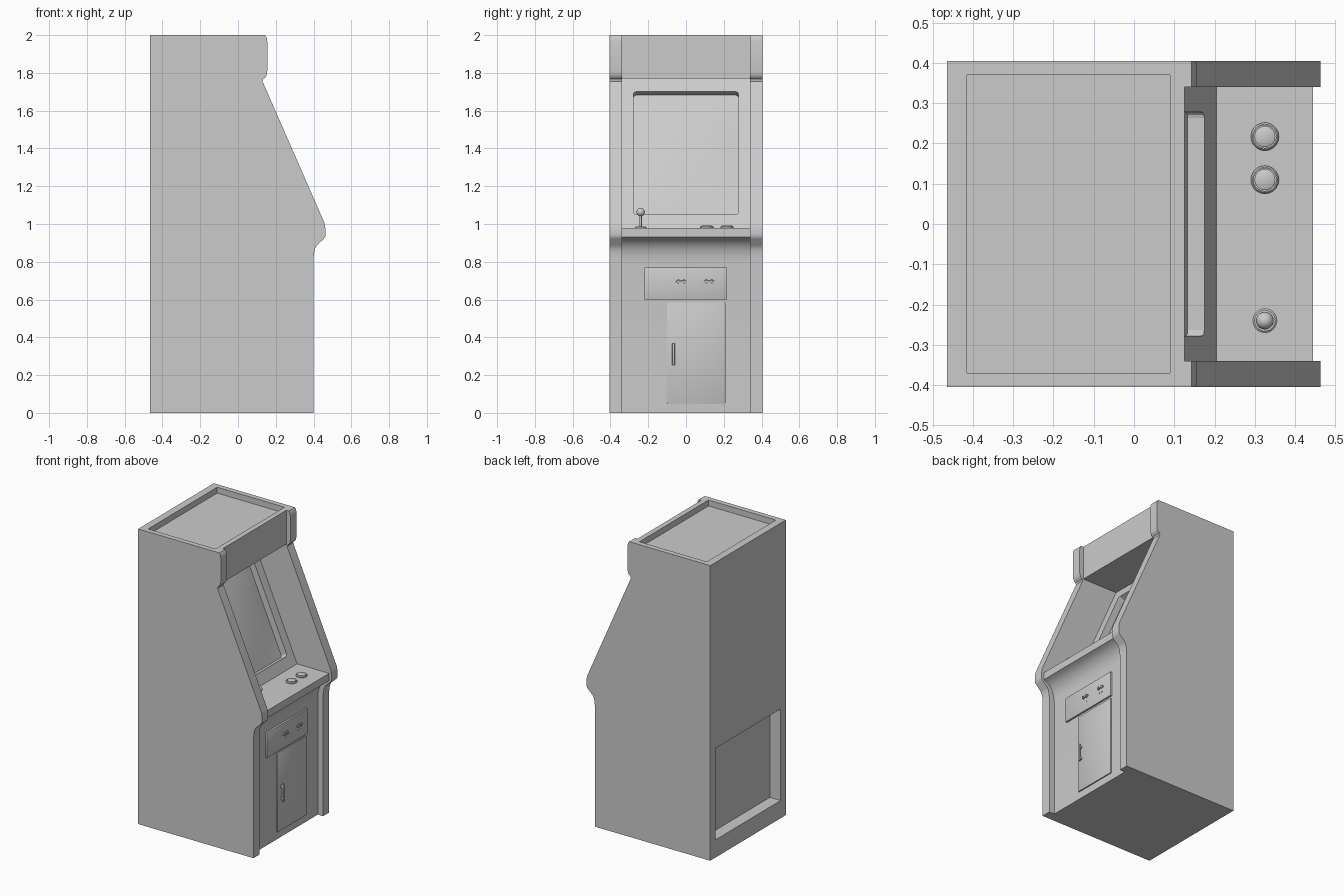
import bpy, bmesh, math
from mathutils import Matrix, Vector

if "Cube" in bpy.data.objects:
    bpy.data.objects.remove(bpy.data.objects["Cube"])


def finish(name, bm, smooth=True):
    bmesh.ops.recalc_face_normals(bm, faces=bm.faces)
    me = bpy.data.meshes.new(name)
    bm.to_mesh(me)
    bm.free()
    ob = bpy.data.objects.new(name, me)
    bpy.context.collection.objects.link(ob)
    if smooth:
        shade(ob)
    return ob


def shade(ob):
    bpy.ops.object.select_all(action='DESELECT')
    ob.select_set(True)
    bpy.context.view_layer.objects.active = ob
    bpy.ops.object.shade_smooth_by_angle(angle=math.radians(35))


def extrude(name, pts, y):
    """Side profile (x, z) extruded symmetrically across the width."""
    bm = bmesh.new()
    f = bm.faces.new([bm.verts.new((px, -y, pz)) for px, pz in pts])
    r = bmesh.ops.extrude_face_region(bm, geom=[f])
    bmesh.ops.translate(bm, vec=(0, 2 * y, 0),
                        verts=[v for v in r['geom'] if isinstance(v, bmesh.types.BMVert)])
    return finish(name, bm, False)


def box(name, lo, hi, bevel=0.0):
    lo, hi = Vector(lo), Vector(hi)
    bm = bmesh.new()
    bmesh.ops.create_cube(bm, size=1, matrix=Matrix.Translation((lo + hi) / 2)
                          @ Matrix.Diagonal((*(hi - lo), 1)))
    if bevel:
        bmesh.ops.bevel(bm, geom=bm.edges[:], offset=bevel, segments=2,
                        profile=0.5, affect='EDGES')
    return finish(name, bm)


def lathe(name, pts, x, y, z, n=20):
    """Revolve (radius, height) points around a vertical axis."""
    bm = bmesh.new()
    vs = [bm.verts.new((r, 0, h)) for r, h in pts]
    es = [bm.edges.new(p) for p in zip(vs, vs[1:])]
    bmesh.ops.spin(bm, geom=vs + es, axis=(0, 0, 1), cent=(0, 0, 0),
                   angle=2 * math.pi, steps=n, use_duplicate=False)
    bmesh.ops.remove_doubles(bm, verts=bm.verts, dist=1e-5)
    bmesh.ops.translate(bm, vec=(x, y, z), verts=bm.verts)
    return finish(name, bm)


def cut(target, cutter):
    m = target.modifiers.new("cut", 'BOOLEAN')
    m.operation, m.solver, m.object = 'DIFFERENCE', 'EXACT', cutter
    bpy.context.view_layer.objects.active = target
    bpy.ops.object.modifier_apply(modifier=m.name)
    bpy.data.objects.remove(cutter)


# Cabinet body: outer side-panel profile across the full width
side = [(-0.465, 0), (0.40, 0), (0.40, 0.82), (0.403, 0.85), (0.408, 0.87), (0.418, 0.888),
        (0.455, 0.922), (0.462, 0.934), (0.463, 0.95), (0.463, 0.975), (0.458, 1.005),
        (0.13, 1.755), (0.133, 1.767), (0.145, 1.775), (0.152, 1.79), (0.155, 1.81),
        (0.155, 1.965), (0.152, 1.985), (0.143, 2.0), (-0.465, 2.0)]
body = extrude("cabinet_body", side, 0.405)

# Channel between the side panels: front panel, control deck, bezel, marquee
channel = [(0.36, -0.1), (0.36, 0.80), (0.363, 0.83), (0.371, 0.86), (0.385, 0.888),
           (0.403, 0.908), (0.424, 0.922), (0.445, 0.93), (0.445, 0.98), (0.205, 0.98),
           (-0.14, 1.77), (0.125, 1.77), (0.125, 2.1), (0.7, 2.1), (0.7, -0.1)]
cut(body, extrude("channel_cutter", channel, 0.34))

# Roof recess and rear access recess
cut(body, box("roof_cutter", (-0.415, -0.37, 1.96), (0.09, 0.37, 2.1)))
cut(body, box("rear_cutter", (-0.6, -0.35, 0.12), (-0.385, 0.35, 0.74)))

# Sloped frame of the screen: local x = width, y = up the slope, z = outward
th = math.atan2(0.345, 0.79)
c, s = math.cos(th), math.sin(th)
frame = Matrix(((0, -s, c, 0.0325), (1, 0, 0, 0), (0, c, s, 1.375), (0, 0, 0, 1)))
half_w, half_h, depth = 0.278, 0.355, 0.045

# Screen opening with rounded corners
bm = bmesh.new()
bmesh.ops.create_cube(bm, size=1, matrix=Matrix.Diagonal((2 * half_w, 2 * half_h, 2 * depth, 1)))
corner = [e for e in bm.edges if abs(e.verts[0].co.z - e.verts[1].co.z) > 0.01]
bmesh.ops.bevel(bm, geom=corner, offset=0.015, segments=3, profile=0.5, affect='EDGES')
bm.transform(frame)
cut(body, finish("screen_cutter", bm, False))
shade(body)

# Bulged screen glass
bm = bmesh.new()
bmesh.ops.create_grid(bm, x_segments=16, y_segments=16, size=1)
for v in bm.verts:
    u, w = v.co.x, v.co.y
    v.co = (u * (half_w - 0.003), w * (half_h - 0.003),
            -depth + 0.001 + 0.02 * (1 - u * u) * (1 - w * w))
bm.transform(frame)
glass = finish("screen_glass", bm)
if glass.data.polygons[0].normal.x < 0:
    glass.data.flip_normals()

# Joystick: base disc, shaft and ball
X, DECK = 0.325, 0.98
lathe("joystick_base", [(0, 0), (0.03, 0), (0.03, 0.003), (0.026, 0.006), (0, 0.006)], X, -0.24, DECK)
lathe("joystick_shaft", [(0.006, 0), (0.006, 0.07)], X, -0.24, DECK, 12)
ball = [(0.022 * math.sin(math.pi * i / 10), -0.022 * math.cos(math.pi * i / 10)) for i in range(11)]
lathe("joystick_ball", ball, X, -0.24, DECK + 0.083)

# Push buttons
for i, y in enumerate((0.11, 0.217)):
    lathe(f"button_{i + 1}", [(0.035, 0), (0.035, 0.005), (0.031, 0.01), (0.028, 0.01), (0.028, 0.006),
                              (0.026, 0.006), (0.026, 0.011), (0.023, 0.013), (0, 0.013)], X, y, DECK)

# Coin panel with two slots and the small screws below each
box("coin_panel", (0.35, -0.22, 0.60), (0.372, 0.217, 0.77), 0.002)
for i, y in enumerate((-0.025, 0.122)):
    box(f"coin_slot_{i + 1}", (0.365, y - 0.027, 0.69), (0.380, y + 0.027, 0.70), 0.002)
    for k in (-1, 1):
        box(f"coin_slot_{i + 1}_end", (0.365, y + k * 0.015 - 0.004, 0.685),
            (0.383, y + k * 0.015 + 0.004, 0.705), 0.001)
        box(f"coin_screw_{i + 1}", (0.365, y + k * 0.012 - 0.003, 0.658),
            (0.374, y + k * 0.012 + 0.003, 0.664))

# Coin door and its pull handle
box("coin_door", (0.35, -0.10, 0.05), (0.368, 0.21, 0.585), 0.002)
box("door_handle_grip", (0.380, -0.073, 0.25), (0.392, -0.059, 0.37), 0.004)
for i, z in enumerate((0.265, 0.345)):
    box(f"door_handle_post_{i + 1}", (0.36, -0.071, z), (0.384, -0.061, z + 0.012))
